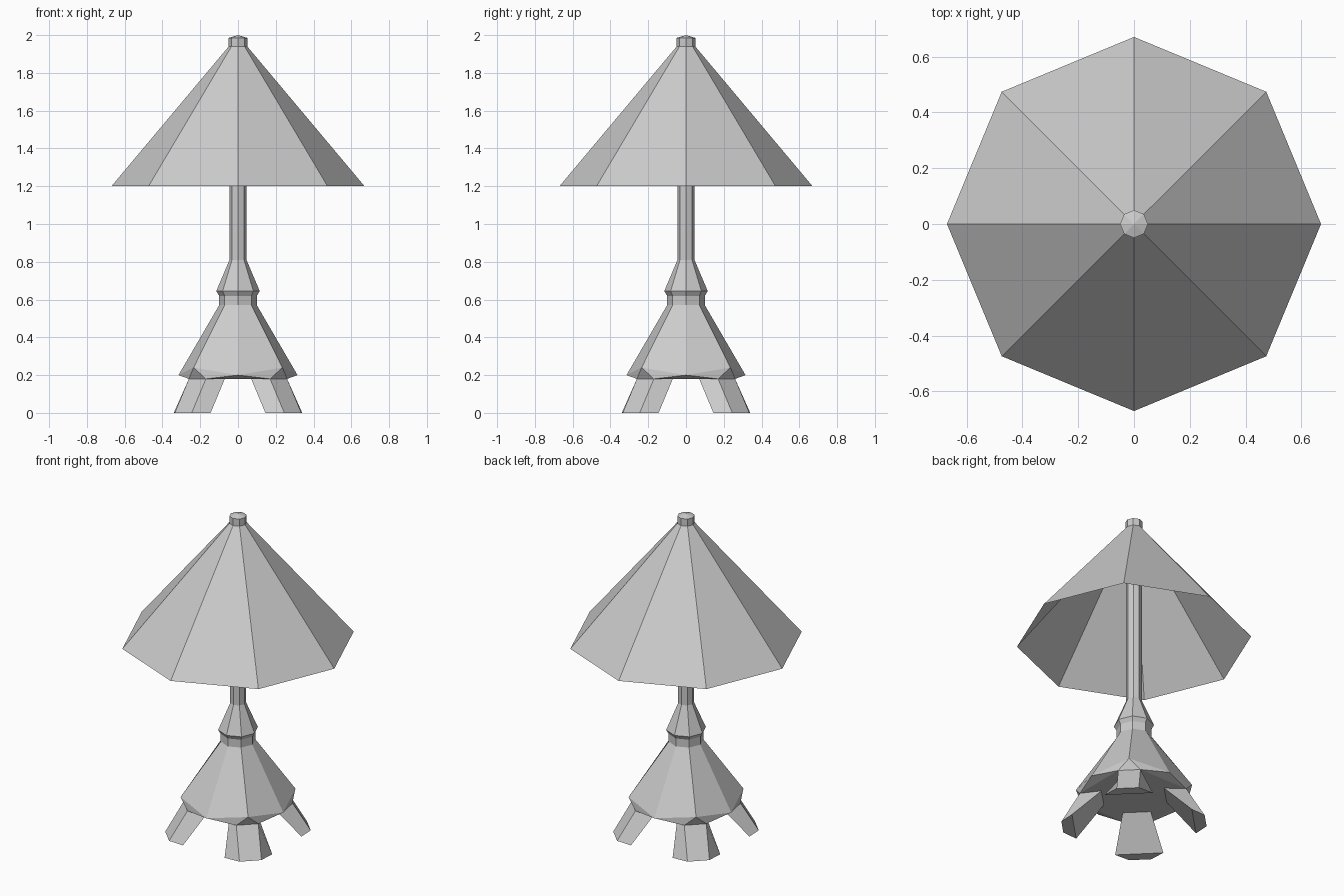
import bpy, bmesh
from math import cos, sin, pi

cube = bpy.data.objects.get("Cube")
if cube:
    bpy.data.objects.remove(cube, do_unlink=True)

SIDES = 8
grey = bpy.data.materials.new("plain grey")
grey.use_nodes = True
COLOUR = (0.6, 0.6, 0.6, 1)
grey.diffuse_color = COLOUR
grey.node_tree.nodes["Principled BSDF"].inputs["Base Color"].default_value = COLOUR


def finish(name, bm, solid=True):
    if solid:
        bmesh.ops.recalc_face_normals(bm, faces=bm.faces)
    mesh = bpy.data.meshes.new(name)
    bm.to_mesh(mesh)
    bm.free()
    mesh.materials.append(grey)
    obj = bpy.data.objects.new(name, mesh)
    bpy.context.collection.objects.link(obj)
    return obj


def ring(bm, r, z):
    return [bm.verts.new((r * cos(2 * pi * i / SIDES), r * sin(2 * pi * i / SIDES), z))
            for i in range(SIDES)]


def turned(name, profile, tip=None):
    """Eight-sided surface through (radius, height) pairs, with an optional pointed top."""
    bm = bmesh.new()
    rings = [ring(bm, r, z) for r, z in profile]
    for low, high in zip(rings, rings[1:]):
        for i in range(SIDES):
            j = (i + 1) % SIDES
            bm.faces.new((low[i], low[j], high[j], high[i]))
    if tip:
        top = bm.verts.new((0, 0, tip))
        for i in range(SIDES):
            bm.faces.new((rings[-1][i], rings[-1][(i + 1) % SIDES], top))
    return finish(name, bm, solid=False)


def turn(p, quarter):
    x, y, z = p
    for _ in range(quarter):
        x, y = -y, x
    return x, y, z


# Lampshade: one open sheet; finial cap; stem with its flared collar
turned("lampshade", [(0.67, 1.2), (0.045, 1.945)])
turned("finial", [(0.05, 1.94), (0.05, 1.985)], tip=2.0)
turned("stem", [(0.1, 0.57), (0.1, 0.62), (0.115, 0.645), (0.045, 0.81), (0.045, 1.95)])

# Base bell: squared flare, with an undercut corner above each leg
bm = bmesh.new()
neck = ring(bm, 0.1, 0.57)
rim = []
for q in range(4):
    rim.append([bm.verts.new(turn(p, q)) for p in
                [(0.315, 0, 0.2), (0.26, 0.17, 0.18), (0.235, 0.235, 0.24), (0.17, 0.26, 0.18)]])
for q in range(4):
    side, a, corner, b = rim[q]
    next_side, next_a = rim[(q + 1) % 4][:2]
    n0, n1, n2 = (neck[(2 * q + k) % SIDES] for k in range(3))
    for face in [(n0, side, corner, n1), (n1, corner, next_side, n2), (side, a, corner),
                 (corner, b, next_side), (a, b, corner), (b, next_a, next_side)]:
        bm.faces.new(face)
bm.faces.new([v for r in rim for v in (r[1], r[3])])
finish("base_bell", bm)

# Four splayed legs, tapered in plan towards the outside
TOP = [(0.26, 0.17), (0.17, 0.26), (0.07, 0.184), (0.184, 0.07)]
FOOT = [(0.335, 0.245), (0.245, 0.335), (0.145, 0.34), (0.34, 0.145)]
for q, name in enumerate(["back_left_leg", "back_right_leg", "front_right_leg", "front_left_leg"]):
    bm = bmesh.new()
    top = [bm.verts.new(turn((x, y, 0.18), q)) for x, y in TOP]
    foot = [bm.verts.new(turn((x, y, 0), q)) for x, y in FOOT]
    bm.faces.new(foot)
    for i in range(4):
        j = (i + 1) % 4
        bm.faces.new((top[i], top[j], foot[j], foot[i]))
    finish(name, bm)
    # open tops sit flush against the underside of the bell
